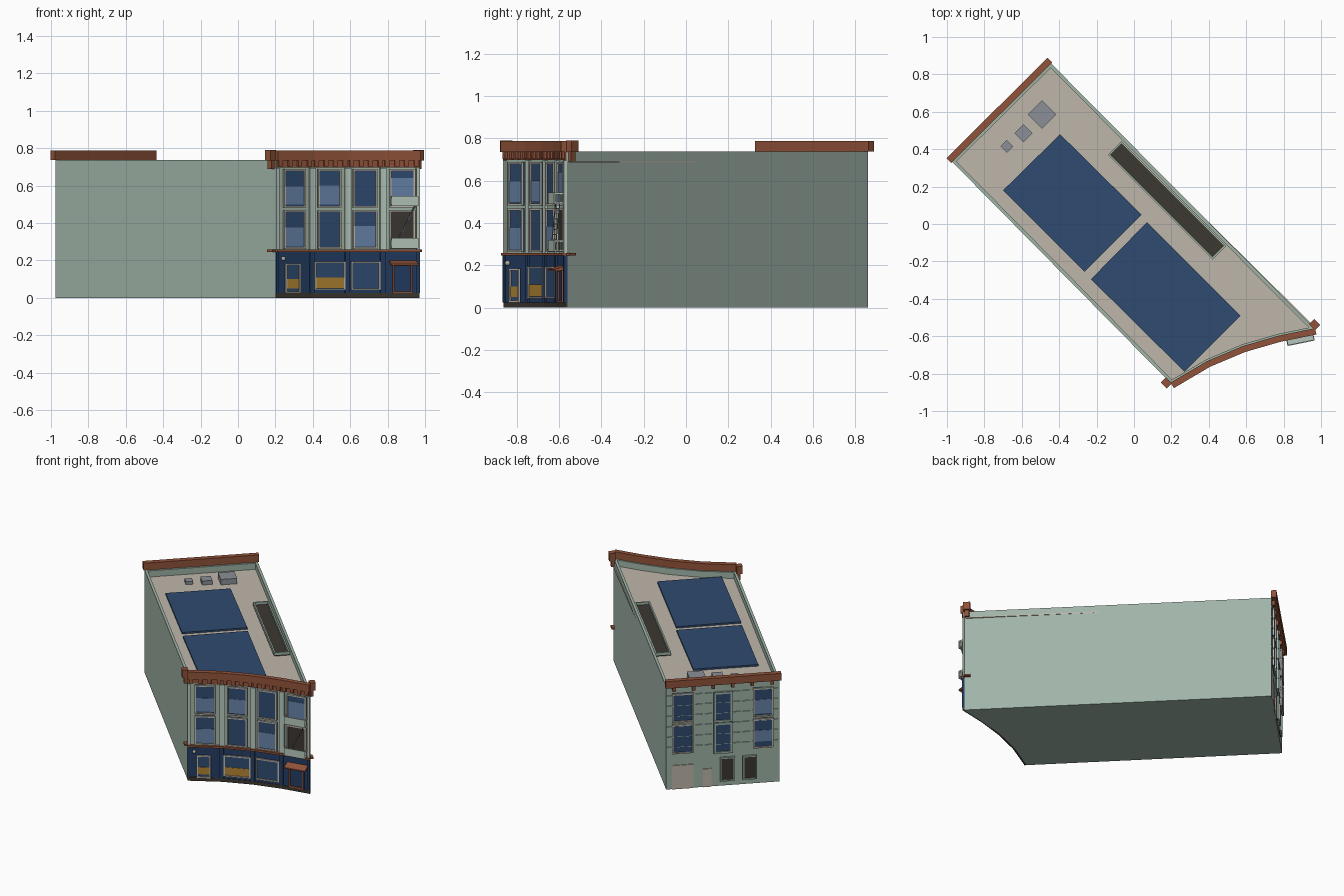
import bpy, bmesh
from mathutils import Vector

if "Cube" in bpy.data.objects:
    bpy.data.objects.remove(bpy.data.objects["Cube"])

COL = {
    'green': (0.35, 0.46, 0.39), 'pale': (0.46, 0.56, 0.49), 'brown': (0.28, 0.085, 0.042),
    'glass': (0.028, 0.07, 0.16), 'blind': (0.13, 0.22, 0.38), 'navy': (0.016, 0.045, 0.12),
    'beige': (0.52, 0.47, 0.40), 'dark': (0.045, 0.038, 0.03), 'yellow': (0.42, 0.22, 0.03),
    'grey': (0.26, 0.28, 0.31)}
MATS = {}
for k, c in COL.items():
    MATS[k] = bpy.data.materials.new(k)
    MATS[k].diffuse_color = (*c, 1)
parts = {}


def part(name, col):
    return parts.setdefault(name, (bmesh.new(), col))[0]


def loft(bm, bottom, top):
    a = [bm.verts.new(p) for p in bottom]
    b = [bm.verts.new(p) for p in top]
    n = len(a)
    bm.faces.new(a[::-1])
    bm.faces.new(b)
    for i in range(n):
        bm.faces.new((a[i], a[(i + 1) % n], b[(i + 1) % n], b[i]))


def prism(name, col, pts, z0, z1):
    loft(part(name, col), [(x, y, z0) for x, y in pts], [(x, y, z1) for x, y in pts])


class Wall:
    """Local frame of a wall: u along it, n outward, z up."""
    def __init__(self, p, q):
        self.p, d = Vector(p), Vector(q) - Vector(p)
        self.len, self.u = d.length, d.normalized()
        self.n = Vector((self.u.y, -self.u.x))
        self.sx = self.len / d.x

    def at(self, u, n):
        return tuple(self.p + self.u * u + self.n * n)

    def fx(self, x):
        return (x - self.p.x) * self.sx

    def box(self, name, col, u0, u1, n0, n1, z0, z1):
        prism(name, col, [self.at(u0, n0), self.at(u1, n0), self.at(u1, n1), self.at(u0, n1)], z0, z1)

    def window(self, tag, u0, u1, z0, z1, trim='beige', glass='glass', blind=None, low='blind', w=0.009):
        self.box(tag + '_' + glass, glass, u0, u1, -0.004, 0.007, z0, z1)
        if blind:
            self.box(tag + '_' + low, low, u0 + w, u1 - w, 0, 0.01, blind[0], blind[1])
        for a, b, c, d in ((u0, u0 + w, z0, z1), (u1 - w, u1, z0, z1),
                           (u0 + w, u1 - w, z0, z0 + w), (u0 + w, u1 - w, z1 - w, z1)):
            self.box(tag + '_frames_' + trim, trim, a, b, -0.004, 0.015, c, d)


def offset(pts, d):
    """Mitred offset of an open polyline, positive outward."""
    ns = [Wall(a, b).n for a, b in zip(pts, pts[1:])]
    out = []
    for i, p in enumerate(pts):
        n0, n1 = ns[max(i - 1, 0)], ns[min(i, len(ns) - 1)]
        m = (n0 + n1).normalized()
        out.append(tuple(Vector(p) + m * (d / m.dot(n0))))
    return out


def strip(name, col, pts, n0, n1, z0, z1):
    prism(name, col, offset(pts, n1) + offset(pts, n0)[::-1], z0, z1)


# footprint, counter-clockwise, starting with the curved street front
FRONT = [(0.2, -0.855), (0.395, -0.74), (0.585, -0.66), (0.775, -0.605), (0.97, -0.565)]
B, A = (-0.445, 0.86), (-0.975, 0.335)
bays = [Wall(a, b) for a, b in zip(FRONT, FRONT[1:])]
right, back, left = Wall(FRONT[-1], B), Wall(B, A), Wall(A, FRONT[0])

# body, roof and parapet
prism('building_body', 'green', FRONT + [B, A], 0, 0.69)
prism('roof_deck', 'beige', offset(FRONT, -0.015) + [(-0.445, 0.845), (-0.96, 0.335)], 0.685, 0.693)
strip('parapet', 'green', FRONT, -0.018, 0, 0.69, 0.737)
for w in (right, back, left):
    w.box('parapet', 'green', 0, w.len, -0.018, 0, 0.69, 0.737)

# horizontal bands of the street front
strip('shopfront', 'navy', FRONT, -0.005, 0.004, 0.025, 0.245)
strip('plinth', 'dark', FRONT, -0.005, 0.008, 0, 0.025)
strip('shop_cornice', 'brown', FRONT, -0.005, 0.022, 0.245, 0.258)
strip('frieze', 'brown', FRONT, -0.003, 0.008, 0.697, 0.738)
strip('front_cornice', 'brown', FRONT, -0.008, 0.026, 0.735, 0.787)
for w, a in ((right, 0), (left, left.len - 0.045)):
    w.box('cornice_returns', 'brown', a, a + 0.045, -0.004, 0.035, 0.735, 0.79)
    w.box('cornice_returns', 'brown', a + 0.008, a + 0.037, -0.002, 0.022, 0.69, 0.735)
    w.box('shop_cornice', 'brown', a, a + 0.045, -0.004, 0.02, 0.245, 0.258)

# pilasters and brackets
for w in bays:
    for k in (0.1, 0.37, 0.63, 0.9):
        c = w.len * k
        w.box('front_brackets', 'brown', c - 0.012, c + 0.012, 0, 0.02, 0.703, 0.737)
    for a, b in ((0, 0.018), (w.len - 0.018, w.len)):
        w.box('pilasters', 'pale', a, b, -0.003, 0.012, 0.258, 0.695)
        w.box('shop_pilasters', 'navy', a, b - 0.008 if a == 0 else b, -0.003, 0.013, 0.025, 0.245)

# upper windows: x range, upper blind, lower blind
rows = [((0.24, 0.355), (0.5, 0.595), (0.275, 0.375)), ((0.425, 0.548), (0.5, 0.6), None),
        ((0.613, 0.742), None, (0.275, 0.385)), ((0.81, 0.945), (0.5, 0.64), None)]
for i, (w, ((x0, x1), up, lo)) in enumerate(zip(bays, rows)):
    u0, u1 = w.fx(x0), w.fx(x1)
    w.window('front_windows', u0, u1, 0.483, 0.688, blind=up)
    w.window('front_windows', u0, u1, 0.262, 0.468, blind=lo, glass='dark' if i == 3 else 'glass')

# shop windows and doors
b1, b2, b3, b4 = bays
b1.window('shop_door', b1.fx(0.25), b1.fx(0.33), 0.025, 0.185, blind=(0.05, 0.1), low='yellow')
b2.window('shop_windows', b2.fx(0.405), b2.fx(0.57), 0.042, 0.195, blind=(0.052, 0.108), low='yellow')
b3.window('shop_windows', b3.fx(0.602), b3.fx(0.758), 0.042, 0.195)
b4.window('side_door', b4.fx(0.825), b4.fx(0.93), 0.025, 0.18, trim='brown', glass='navy')

# awning over the side door
a0, a1 = b4.fx(0.81), b4.fx(0.955)
pts = [(0, 0.178), (0.055, 0.172), (0.055, 0.18), (0, 0.2)]
loft(part('awning', 'brown'), *[[(*b4.at(u, n), z) for n, z in pts] for u in (a0, a1)])

# fire-escape balconies and the ladder between them
for z in (0.265, 0.49):
    b4.box('balconies', 'pale', a0, a1, 0, 0.055, z, z + 0.008)
    b4.box('balconies', 'pale', a0, a1, 0.05, 0.056, z, z + 0.055)
    for u in (a0, a1 - 0.005):
        b4.box('balconies', 'pale', u, u + 0.005, 0, 0.052, z + 0.045, z + 0.055)
        b4.box('balconies', 'pale', u, u + 0.005, 0.02, 0.026, z, z + 0.05)
for n in (0.024, 0.044):
    loft(part('ladder', 'grey'),
         [(*b4.at(a0 + 0.02 + du, n + dn), 0.27) for du, dn in ((0, 0), (0.006, 0), (0.006, 0.004), (0, 0.004))],
         [(*b4.at(a1 - 0.02 + du, n + dn), 0.49) for du, dn in ((0, 0), (0.006, 0), (0.006, 0.004), (0, 0.004))])
for k in range(1, 9):
    u = a0 + 0.02 + (a1 - a0 - 0.04) * k / 9
    b4.box('ladder', 'grey', u, u + 0.005, 0.024, 0.048, 0.27 + 0.22 * k / 9, 0.274 + 0.22 * k / 9)

# round wall lamp
lamp = part('wall_lamp', 'beige')
res = bmesh.ops.create_uvsphere(lamp, u_segments=12, v_segments=8, radius=0.012)
bmesh.ops.translate(lamp, verts=res['verts'], vec=(*b1.at(b1.fx(0.237), 0.012), 0.21))

# rear wall: windows, doors, cornice and courses
L = back.len
for z0, z1, bl in ((0.48, 0.685, (0.5, 0.6)), (0.255, 0.465, (0.3, 0.38))):
    back.window('rear_windows', 0.05 * L, 0.24 * L, z0, z1)
    back.window('rear_windows', 0.765 * L, 0.945 * L, z0, z1, blind=bl)
    back.window('rear_windows', 0.42 * L, 0.585 * L, z0 - 0.02, z1 - 0.01, trim='green', w=0.014)
for u0, u1 in ((0.475, 0.605), (0.675, 0.80)):
    back.window('rear_shop_windows', u0 * L, u1 * L, 0.035, 0.205, trim='green', glass='dark')
back.box('rear_doors', 'beige', 0.05 * L, 0.24 * L, -0.004, 0.006, 0, 0.17)
back.box('rear_doors', 'beige', 0.325 * L, 0.40 * L, -0.004, 0.006, 0, 0.13)
for k in range(6):
    z = 0.3 + 0.074 * k
    for j in range(12):
        back.box('rear_courses', 'pale', (j + 0.1) * L / 12, (j + 0.85) * L / 12, -0.002, 0.008, z, z + 0.003)
back.box('rear_cornice', 'brown', -0.008, L + 0.008, -0.004, 0.032, 0.737, 0.788)
for k in range(6):
    u = 0.04 + k * (L - 0.1) / 5
    back.box('rear_brackets', 'brown', u, u + 0.02, -0.002, 0.018, 0.705, 0.737)

# roof furniture
prism('roof_panels', 'glass', [(-0.395, 0.48), (-0.70, 0.18), (-0.265, -0.255), (0.04, 0.05)], 0.69, 0.705)
prism('roof_panels', 'glass', [(0.07, 0.01), (-0.23, -0.295), (0.27, -0.79), (0.57, -0.49)], 0.69, 0.705)
sky = Wall((-0.14, 0.37), (0.42, -0.19))
S, W = sky.len, 0.103
sky.box('light_well', 'dark', 0, S, -W, 0, 0.69, 0.7)
for u0, u1, n0, n1 in ((0, S, -0.01, 0), (0, S, -W, -W + 0.01), (0, 0.01, -W, 0), (S - 0.01, S, -W, 0)):
    sky.box('light_well_rim', 'green', u0, u1, n0, n1, 0.69, 0.718)
for x, y, r, h in ((-0.492, 0.585, 0.076, 0.732), (-0.59, 0.485, 0.048, 0.722), (-0.68, 0.415, 0.034, 0.715)):
    prism('roof_vents', 'grey', [(x - r, y), (x, y - r), (x + r, y), (x, y + r)], 0.69, h)

# turn the collected parts into objects
for name, (bm, col) in parts.items():
    bmesh.ops.recalc_face_normals(bm, faces=bm.faces)
    me = bpy.data.meshes.new(name)
    bm.to_mesh(me)
    bm.free()
    me.materials.append(MATS[col])
    bpy.context.collection.objects.link(bpy.data.objects.new(name, me))

for m in bpy.data.materials:
    if m.users and not m.is_grease_pencil:
        m.use_nodes = True
        m.node_tree.nodes["Principled BSDF"].inputs["Base Color"].default_value = m.diffuse_color
